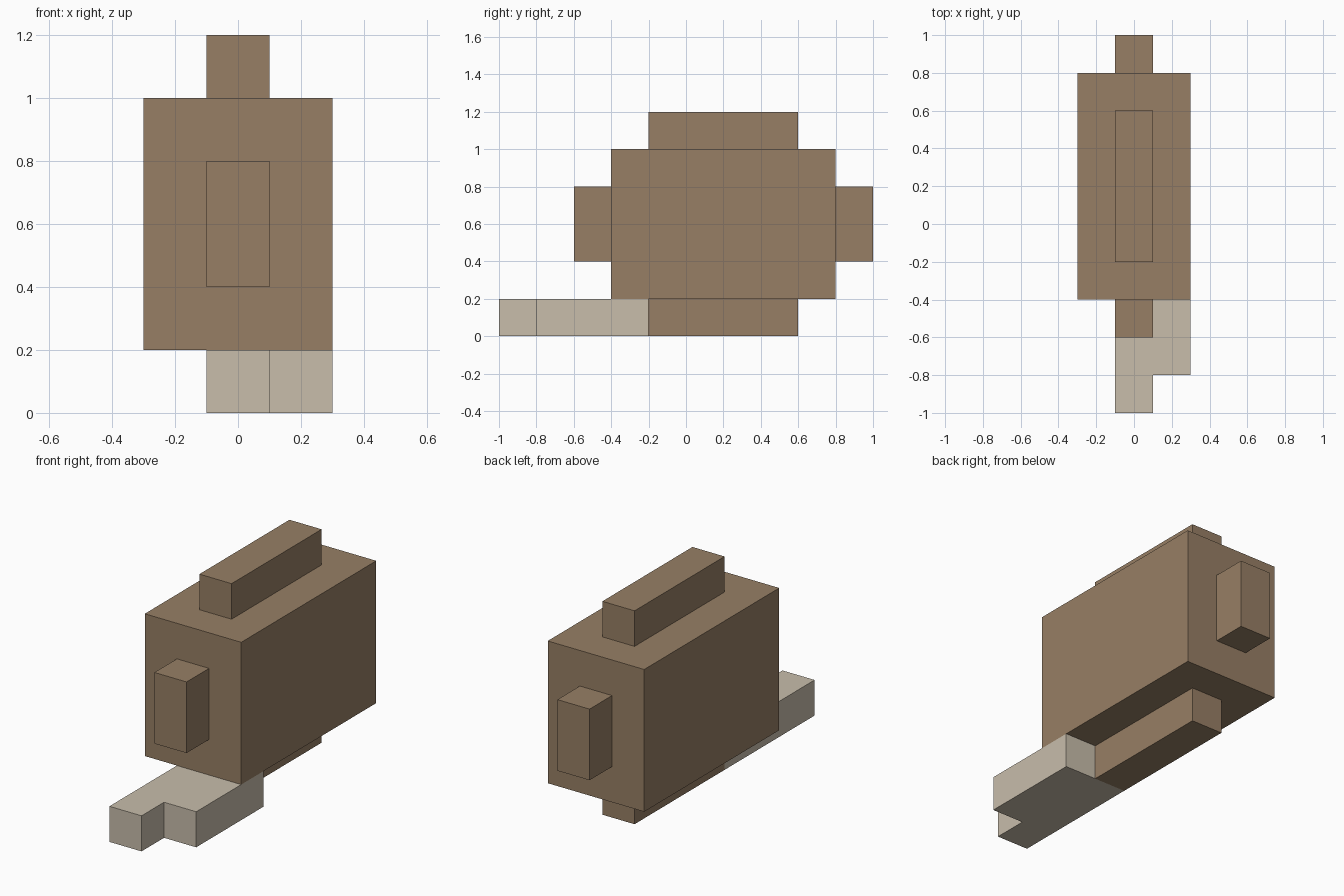
import bpy
import bmesh
from mathutils import Vector

default = bpy.data.objects.get("Cube")
if default:
    bpy.data.objects.remove(default, do_unlink=True)


def make_material(name, rgb):
    mat = bpy.data.materials.new(name)
    mat.use_nodes = True
    color = (*rgb, 1.0)
    mat.diffuse_color = color
    mat.node_tree.nodes["Principled BSDF"].inputs["Base Color"].default_value = color
    return mat


def prism(name, outline, bottom, top, mat):
    """Extrude a flat outline from bottom to top."""
    bm = bmesh.new()
    base = bm.faces.new([bm.verts.new((x, y, bottom)) for x, y in outline])
    extruded = bmesh.ops.extrude_face_region(bm, geom=[base], use_keep_orig=True)
    raised = [v for v in extruded["geom"] if isinstance(v, bmesh.types.BMVert)]
    bmesh.ops.translate(bm, verts=raised, vec=Vector((0, 0, top - bottom)))
    bmesh.ops.recalc_face_normals(bm, faces=bm.faces)
    mesh = bpy.data.meshes.new(name)
    bm.to_mesh(mesh)
    bm.free()
    mesh.materials.append(mat)
    obj = bpy.data.objects.new(name, mesh)
    bpy.context.collection.objects.link(obj)
    return obj


def box(name, half_width, y0, y1, z0, z1, mat):
    w = half_width
    return prism(name, [(-w, y0), (w, y0), (w, y1), (-w, y1)], z0, z1, mat)


brown = make_material("warm brown", (0.309, 0.212, 0.130))
beige = make_material("pale beige", (0.578, 0.509, 0.407))

# Main block
box("body", 0.3, -0.4, 0.8, 0.2, 1.0, brown)

# Narrow ridges on the top and underside
for name, z in (("top_ridge", 1.0), ("bottom_ridge", 0.0)):
    box(name, 0.1, -0.2, 0.6, z, z + 0.2, brown)

# Raised panels on the front and back
for name, y in (("front_panel", -0.6), ("back_panel", 0.8)):
    box(name, 0.1, y, y + 0.2, 0.4, 0.8, brown)

# Stepped foot reaching out in front
foot = [(-0.1, -1.0), (0.1, -1.0), (0.1, -0.8),
        (0.3, -0.8), (0.3, -0.2), (-0.1, -0.2)]
prism("stepped_foot", foot, 0.0, 0.2, beige)
